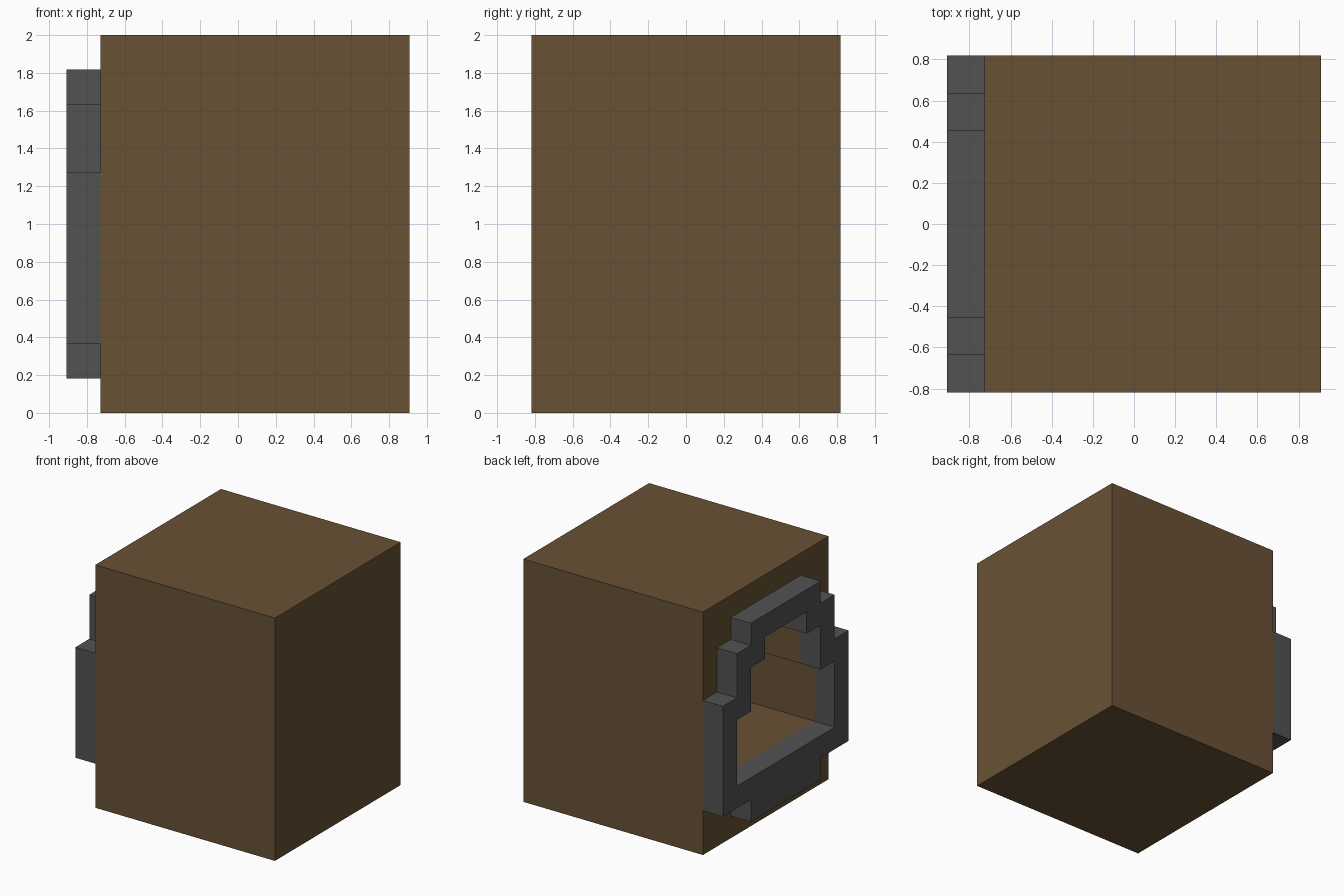
import bpy
import bmesh

if "Cube" in bpy.data.objects:
    bpy.data.objects.remove(bpy.data.objects["Cube"], do_unlink=True)

U = 2 / 11                      # one grid block
BACK, SIDE = -4 * U, 5 * U      # body extent along x


def material(name, rgb):
    m = bpy.data.materials.new(name)
    m.use_nodes = True
    m.diffuse_color = (*rgb, 1)
    m.node_tree.nodes["Principled BSDF"].inputs["Base Color"].default_value = (*rgb, 1)
    return m


brown = material("brown_wood", (0.138, 0.083, 0.035))
grey = material("dark_grey", (0.085, 0.085, 0.085))


def stepped_prism(name, rows, x0, x1, mat):
    """Mirrored stepped outline in y-z, extruded along x.
    Each row is (half width, bottom, top) in blocks, listed upwards."""
    half = [(w, z) for w, lo, hi in rows for z in (lo, hi)]
    outline = half + [(-w, z) for w, z in reversed(half)]
    bm = bmesh.new()
    face = bm.faces.new([bm.verts.new((x0, y * U, z * U)) for y, z in outline])
    ext = bmesh.ops.extrude_face_region(bm, geom=[face])
    verts = [g for g in ext["geom"] if isinstance(g, bmesh.types.BMVert)]
    bmesh.ops.translate(bm, verts=verts, vec=(x1 - x0, 0, 0))
    bmesh.ops.recalc_face_normals(bm, faces=bm.faces)
    mesh = bpy.data.meshes.new(name)
    bm.to_mesh(mesh)
    bm.free()
    mesh.materials.append(mat)
    obj = bpy.data.objects.new(name, mesh)
    bpy.context.collection.objects.link(obj)
    return obj


# Solid box body
body = stepped_prism("body", [(4.5, 0, 11)], BACK, SIDE, brown)

# Stepped border around the opening
frame = stepped_prism("opening_frame",
                      [(2.5, 1, 2), (4.5, 2, 7), (3.5, 7, 9), (2.5, 9, 10)],
                      BACK - U, BACK, grey)

# Stepped opening, cut through the frame and into the body
cutter = stepped_prism("opening_cutter",
                       [(3.5, 3, 6), (2.5, 6, 8), (1.5, 8, 9)],
                       BACK - 2 * U, SIDE - U, brown)
cutter.hide_render = True

for obj in (body, frame):
    cut = obj.modifiers.new("opening", 'BOOLEAN')
    cut.operation = 'DIFFERENCE'
    cut.solver = 'EXACT'
    cut.object = cutter
    bpy.context.view_layer.objects.active = obj
    bpy.ops.object.modifier_apply(modifier=cut.name)

bpy.data.objects.remove(cutter, do_unlink=True)
